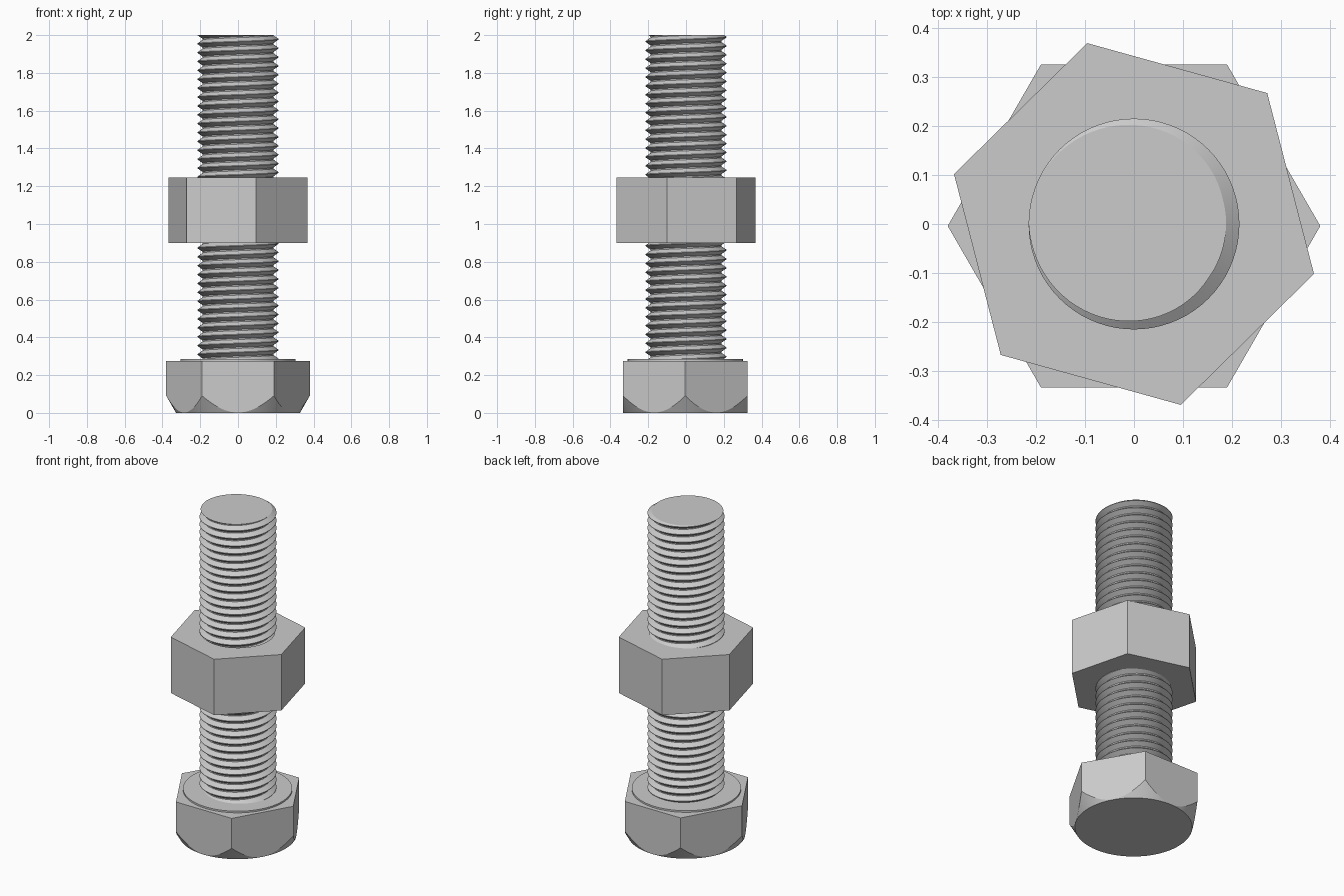
import bpy, bmesh, math

if "Cube" in bpy.data.objects:
    bpy.data.objects.remove(bpy.data.objects["Cube"], do_unlink=True)

steel = bpy.data.materials.new("steel grey")
steel.use_nodes = True
GREY = (0.6, 0.6, 0.6, 1)
steel.diffuse_color = GREY
steel.node_tree.nodes["Principled BSDF"].inputs["Base Color"].default_value = GREY


def make_object(name, bm):
    bmesh.ops.recalc_face_normals(bm, faces=bm.faces)
    mesh = bpy.data.meshes.new(name)
    bm.to_mesh(mesh)
    bm.free()
    obj = bpy.data.objects.new(name, mesh)
    bpy.context.collection.objects.link(obj)
    mesh.materials.append(steel)
    return obj


def frustum(name, sides, r_low, r_high, z_low, z_high, turn=0, y=0):
    """Prism or cone section standing between two heights."""
    bm = bmesh.new()
    rings = []
    for r, z in ((r_low, z_low), (r_high, z_high)):
        angles = [turn + math.tau * i / sides for i in range(sides)]
        rings.append([bm.verts.new((r * math.cos(a), y + r * math.sin(a), z)) for a in angles])
        bm.faces.new(rings[-1])
    for i in range(sides):
        j = (i + 1) % sides
        bm.faces.new((rings[0][i], rings[0][j], rings[1][j], rings[1][i]))
    return make_object(name, bm)


def cut(obj, cutter, operation):
    """Apply a boolean and remove the cutter."""
    mod = obj.modifiers.new("cut", "BOOLEAN")
    mod.operation, mod.object, mod.solver = operation, cutter, "EXACT"
    graph = bpy.context.evaluated_depsgraph_get()
    mesh = bpy.data.meshes.new_from_object(obj.evaluated_get(graph))
    obj.modifiers.clear()
    obj.data = mesh
    bpy.data.objects.remove(cutter, do_unlink=True)


def smooth(obj, degrees):
    bpy.ops.object.select_all(action="DESELECT")
    obj.select_set(True)
    bpy.context.view_layer.objects.active = obj
    bpy.ops.object.shade_smooth_by_angle(angle=math.radians(degrees))


# Hexagonal head, its lower corners rounded off by a cone
HEAD_Y = -0.004
head = frustum("bolt_head", 6, 0.38, 0.38, 0, 0.275, y=HEAD_Y)
cone = frustum("head_chamfer_cutter", 96, 0.328, 0.5, 0, 0.3, y=HEAD_Y)
cut(head, cone, "INTERSECT")
smooth(head, 15)

# Raised bearing face on top of the head
collar = frustum("head_bearing_face", 96, 0.305, 0.305, 0.27, 0.285, y=HEAD_Y)
smooth(collar, 30)

# Turned hexagonal nut with a bore
nut = frustum("nut", 6, 0.381, 0.381, 0.9, 1.245, turn=math.radians(-15.5))
bore = frustum("nut_bore_cutter", 96, 0.205, 0.205, 0.8, 1.4)
cut(nut, bore, "DIFFERENCE")
smooth(nut, 20)

# Threaded shank: helical V thread trimmed flat at both ends
PITCH, ROOT, CREST = 0.047, 0.188, 0.215
BOTTOM, TOP, STEPS = 0.28, 2.0, 72
KNOTS = ((0.0, CREST), (0.06, CREST), (0.46, ROOT), (0.6, ROOT), (1.0, CREST))


def thread_radius(phase):
    phase %= 1
    for (p0, r0), (p1, r1) in zip(KNOTS, KNOTS[1:]):
        if phase <= p1:
            return r0 + (r1 - r0) * (phase - p0) / (p1 - p0)


bm = bmesh.new()
turns = int((TOP - BOTTOM) / PITCH) + 4
columns = []
for s in range(STEPS + 1):
    angle = math.tau * s / STEPS
    # the crest reaches the top end on the left side
    start = TOP + PITCH * (s / STEPS - 0.5 - turns + 2)
    column = []
    for k in range(turns):
        for phase, _ in KNOTS[:-1]:
            z = start + PITCH * (k + phase)
            trimmed = min(max(z, BOTTOM), TOP)
            r = thread_radius((trimmed - start) / PITCH) if trimmed != z else dict(KNOTS)[phase]
            column.append(bm.verts.new((r * math.cos(angle), r * math.sin(angle), trimmed)))
    columns.append(column)
for a, b in zip(columns, columns[1:]):
    for i in range(len(a) - 1):
        bm.faces.new((a[i], b[i], b[i + 1], a[i + 1]))
bmesh.ops.remove_doubles(bm, verts=bm.verts, dist=0.0001)
rims = [e for e in bm.edges if e.is_boundary]
bmesh.ops.holes_fill(bm, edges=rims, sides=0)
shank = make_object("threaded_shank", bm)
smooth(shank, 30)
